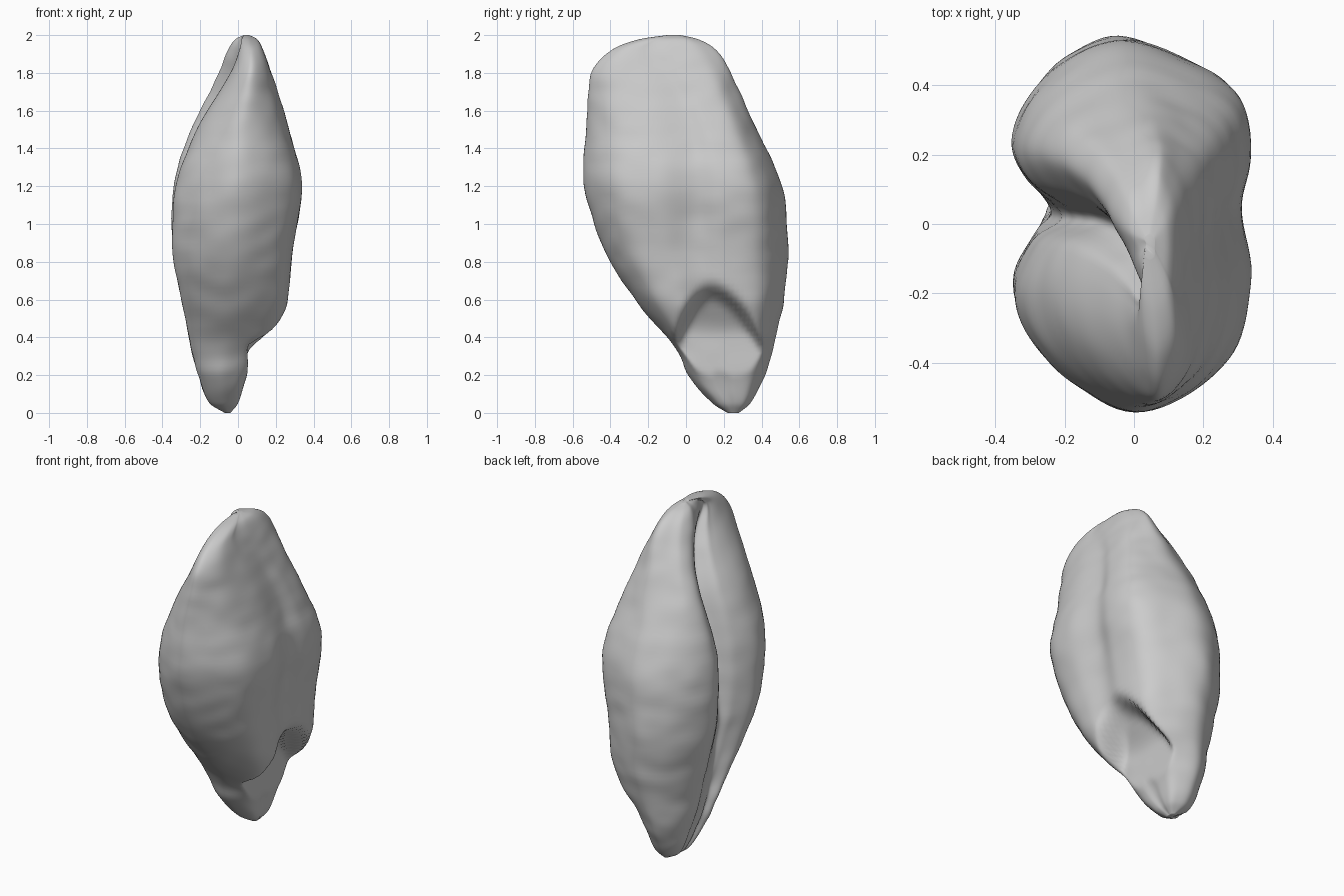
import bpy, bmesh, math
from mathutils import Vector, noise

cube = bpy.data.objects.get("Cube")
if cube:
    bpy.data.objects.remove(cube, do_unlink=True)


def catmull(a, b, c, d, t):
    return [0.5 * (2 * q + (r - p) * t + (2 * p - 5 * q + 4 * r - s) * t * t
                   + (3 * q - p - 3 * r + s) * t ** 3)
            for p, q, r, s in zip(a, b, c, d)]


def smoothstep(low, high, value):
    t = max(0.0, min(1.0, (value - low) / (high - low)))
    return t * t * (3 - 2 * t)


def bump(value, centre, width):
    return math.exp(-((value - centre) / width) ** 2)


# Height sections: z, front y, back y, right x, rear lobe x, front lobe x,
# groove y, groove depth
SECTIONS = [
    (0, .22, .28, -.04, -.07, -.07, .25, -.98),
    (.05, .14, .34, .0, -.15, -.15, .23, -.95),
    (.2, .01, .42, .05, -.21, -.21, .17, -.9),
    (.3, -.03, .45, .11, -.24, -.24, .13, -.86),
    (.4, -.1, .475, .2, -.26, -.26, .1, -.82),
    (.5, -.19, .5, .24, -.28, -.28, .08, -.78),
    (.6, -.27, .52, .265, -.3, -.3, .06, -.74),
    (.85, -.43, .54, .29, -.345, -.345, .03, -.65),
    (1.2, -.54, .51, .34, -.34, -.33, .02, -.5),
    (1.5, -.53, .375, .27, -.265, -.22, .0, -.35),
    (1.7, -.515, .285, .21, -.17, -.1, -.07, -.25),
    (1.82, -.495, .225, .17, -.11, -.03, -.14, -.25),
    (1.93, -.38, .15, .13, -.06, .01, -.2, -.4),
    (1.98, -.24, .06, .1, -.02, .02, -.14, -.6),
    (2, -.1, -.03, .06, .03, .03, -.07, -.9),
]

# Half outlines running from the right flank around each lobe to the groove
REAR = [(.93, .05), (1, .34), (.9, .69), (.47, .89), (-.05, 1), (-.5, .9)]
REAR_EDGE = [(-.85, .68), (-1, .42), (-.87, .2)]
REAR_EDGE_OPEN = [(-.8, .8), (-.9, .58), (-.6, .3)]
FRONT = [(-.82, -.13), (-1, -.38), (-.88, -.64), (-.52, -.87), (-.02, -1),
         (.52, -.88), (.88, -.65), (1, -.3)]


def slope(i):
    a, b = SECTIONS[max(i - 1, 0)], SECTIONS[min(i + 1, len(SECTIONS) - 1)]
    return [(q - p) / (b[0] - a[0]) for p, q in zip(a, b)]


def section_at(z):
    # Hermite curve through the sections, allowing for their uneven spacing
    i = 0
    while i < len(SECTIONS) - 2 and z > SECTIONS[i + 1][0]:
        i += 1
    lo, hi = SECTIONS[i], SECTIONS[i + 1]
    gap = hi[0] - lo[0]
    t = (z - lo[0]) / gap
    ease = t * t * (3 - 2 * t)
    return [p + (q - p) * ease + gap * t * (1 - t) * (m * (1 - t) - n * t)
            for p, q, m, n in zip(lo, hi, slope(i), slope(i + 1))]


def ring(z, steps=7):
    _, front, back, right, rear_x, front_x, groove, depth = section_at(z)
    middle = (right + front_x) / 2
    # The groove opens into a wide valley towards the top
    valley = smoothstep(1.2, 1.75, z)
    edge = [Vector(a).lerp(Vector(b), valley)
            for a, b in zip(REAR_EDGE, REAR_EDGE_OPEN)]
    outline = REAR + edge + [(depth, 0)] + FRONT
    points, n = [], len(outline)
    for i in range(n):
        for k in range(steps):
            u, v = catmull(*(outline[(i + j) % n] for j in (-1, 0, 1, 2)), k / steps)
            y = groove + v * ((back - groove) if v > 0 else (groove - front))
            # Blend the two lobe widths across the groove
            left = front_x + (rear_x - front_x) * smoothstep(-.2, .2, v)
            x = middle + u * ((right - middle) if u > 0 else (middle - left))
            if u > 0:
                # Arched recess near the tip and shallow dent above it
                arch = .66 - (8 if y < .13 else 4) * (y - .13) ** 2
                recess = smoothstep(arch + .03, arch - .07, z)
                floor = .05 + .1 * smoothstep(.4, .65, z)
                x += (min(x, floor) - x) * recess
                x -= .015 * bump(y, .03, .12) * bump(z, 1.05, .15)
            points.append(Vector((x, y, z)))
    return points


# Seed body lofted through the rings
bm = bmesh.new()
LEVELS = 100
rings = []
for i in range(LEVELS + 1):
    z = 1 - math.cos(math.pi * i / LEVELS)
    fade = smoothstep(0, .15, z) * smoothstep(2, 1.85, z)
    verts = []
    for p in ring(z):
        wobble = noise.noise(Vector((p.x * 7, p.y * 7, p.z * 12)))
        outward = Vector((p.x, p.y, 0)).normalized()
        verts.append(bm.verts.new(p + outward * wobble * .007 * fade))
    rings.append(verts)
for lower, upper in zip(rings, rings[1:]):
    for j in range(len(lower)):
        k = (j + 1) % len(lower)
        bm.faces.new((lower[j], lower[k], upper[k], upper[j]))
bm.faces.new(list(reversed(rings[0])))
bm.faces.new(rings[-1])
bmesh.ops.recalc_face_normals(bm, faces=bm.faces)
mesh = bpy.data.meshes.new("seed_body")
bm.to_mesh(mesh)
bm.free()
seed = bpy.data.objects.new("seed_body", mesh)
bpy.context.collection.objects.link(seed)

# Plain grey surface
grey = bpy.data.materials.new("plain_grey")
grey.use_nodes = True
colour = (.6, .6, .6, 1)
grey.diffuse_color = colour
grey.node_tree.nodes["Principled BSDF"].inputs["Base Color"].default_value = colour
mesh.materials.append(grey)

# Soften the surface
relax = seed.modifiers.new("soften", "SMOOTH")
relax.factor = .5
relax.iterations = 3
for face in mesh.polygons:
    face.use_smooth = True
